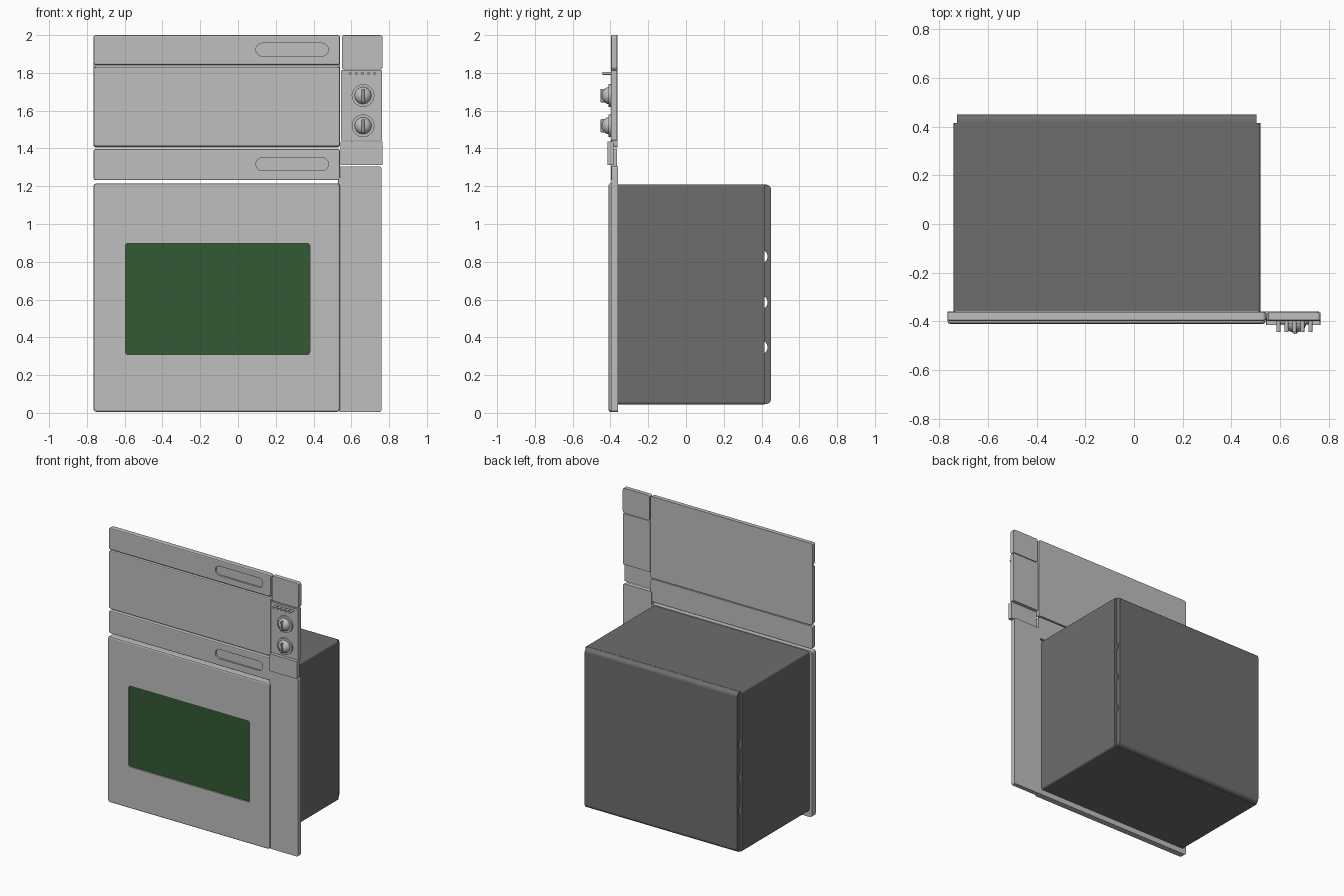
import bpy, bmesh
from math import pi, sin, cos, radians
from mathutils import Matrix, Vector

cube = bpy.data.objects.get("Cube")
if cube:
    bpy.data.objects.remove(cube, do_unlink=True)


def material(name, rgb):
    m = bpy.data.materials.new(name)
    m.use_nodes = True
    m.diffuse_color = (*rgb, 1)
    m.node_tree.nodes["Principled BSDF"].inputs["Base Color"].default_value = (*rgb, 1)
    return m


SILVER = material("silver grey", (0.52, 0.52, 0.52))
DARK = material("dark grey", (0.155, 0.155, 0.155))
GREEN = material("green glass", (0.034, 0.098, 0.033))


def finish(bm, name, mat):
    bmesh.ops.recalc_face_normals(bm, faces=bm.faces[:])
    mesh = bpy.data.meshes.new(name)
    bm.to_mesh(mesh)
    bm.free()
    mesh.materials.append(mat)
    ob = bpy.data.objects.new(name, mesh)
    bpy.context.collection.objects.link(ob)
    return ob


def plate(name, xs, zs, ys, mat=SILVER, r=0.012, edge=0.0, steps=5):
    """Rounded rectangle facing the front, with an optional rounded front edge."""
    bm = bmesh.new()
    corners = [(xs[1], zs[1], -1, -1), (xs[0], zs[1], 1, -1),
               (xs[0], zs[0], 1, 1), (xs[1], zs[0], -1, 1)]
    verts = []
    for q, (x, z, sx, sz) in enumerate(corners):
        for i in range(steps + 1):
            a = (q + i / steps) * pi / 2
            verts.append(bm.verts.new((x + sx * r + r * cos(a), ys[0],
                                       z + sz * r + r * sin(a))))
    front = bm.faces.new(verts)
    rim = list(front.edges)
    out = bmesh.ops.extrude_face_region(bm, geom=[front], use_keep_orig=True)
    moved = [g for g in out["geom"] if isinstance(g, bmesh.types.BMVert)]
    bmesh.ops.translate(bm, verts=moved, vec=(0, ys[1] - ys[0], 0))
    if edge:
        bmesh.ops.bevel(bm, geom=rim, offset=edge, segments=2, profile=0.5,
                        affect='EDGES', clamp_overlap=True)
    return finish(bm, name, mat)


def cylinder(name, centre, radius, depth, axis, mat, sides=24):
    bm = bmesh.new()
    turn = Vector((0, 0, 1)).rotation_difference(Vector(axis)).to_matrix().to_4x4()
    bmesh.ops.create_cone(bm, cap_ends=True, segments=sides, radius1=radius,
                          radius2=radius, depth=depth,
                          matrix=Matrix.Translation(centre) @ turn)
    return finish(bm, name, mat)


def select_only(ob):
    bpy.ops.object.select_all(action='DESELECT')
    ob.select_set(True)
    bpy.context.view_layer.objects.active = ob


def cut(ob, cutter):
    mod = ob.modifiers.new("cut", 'BOOLEAN')
    mod.operation = 'DIFFERENCE'
    mod.solver = 'EXACT'
    mod.object = cutter
    select_only(ob)
    bpy.ops.object.modifier_apply(modifier=mod.name)
    bpy.data.objects.remove(cutter, do_unlink=True)


def smooth(ob):
    select_only(ob)
    bpy.ops.object.shade_smooth_by_angle(angle=radians(35))


# Oven door with recessed window
WIDE = (-0.765, 0.54)
door = plate("oven_door", WIDE, (0.005, 1.215), (-0.41, -0.36), r=0.018, edge=0.01)
WIN_X, WIN_Z = (-0.595, 0.38), (0.308, 0.898)
cut(door, plate("window_cutter", WIN_X, WIN_Z, (-0.5, -0.395), r=0.014))
plate("door_window", WIN_X, WIN_Z, (-0.401, -0.393), GREEN, r=0.014)

# Upper fronts, two of them with a shallow finger slot
plate("upper_back_plate", WIDE, (1.405, 2.0), (-0.378, -0.362), r=0.015)
fronts = {"top_drawer_front": (1.842, 2.0), "grill_front": (1.41, 1.832),
          "lower_drawer_front": (1.232, 1.397)}
for name, zs in fronts.items():
    back = -0.365 if name == "lower_drawer_front" else -0.375
    ob = plate(name, WIDE, zs, (-0.398, back), r=0.013, edge=0.007)
    if "drawer" in name:
        mid = (zs[0] + zs[1]) / 2 + 0.002
        cut(ob, plate("slot_cutter", (0.095, 0.478), (mid - 0.034, mid + 0.034),
                      (-0.5, -0.385), r=0.0335, steps=8))

# Side column
plate("column_cap", (0.55, 0.765), (1.818, 2.0), (-0.396, -0.364), r=0.014, edge=0.003)
plate("control_panel", (0.545, 0.763), (1.442, 1.814), (-0.398, -0.366), r=0.004)
plate("column_bracket", (0.543, 0.765), (1.312, 1.438), (-0.415, -0.384), r=0.004)
plate("column_lower", (0.53, 0.76), (0.005, 1.305), (-0.394, -0.36), r=0.014, edge=0.003)

# Small push buttons
for i in range(5):
    cylinder(f"push_button_{i + 1}", (0.594 + 0.0325 * i, -0.418, 1.797),
             0.008, 0.05, (0, 1, 0), SILVER, 12)

# Control knobs: collar, dome and grip
for label, z in (("upper", 1.68), ("lower", 1.52)):
    smooth(cylinder(f"{label}_knob_collar", (0.662, -0.402, z), 0.06, 0.018,
                    (0, 1, 0), SILVER, 32))
    bm = bmesh.new()
    bmesh.ops.create_uvsphere(bm, u_segments=24, v_segments=12, radius=1,
                              matrix=Matrix.Translation((0.662, -0.408, z))
                              @ Matrix.Diagonal((0.045, 0.038, 0.045, 1)))
    smooth(finish(bm, f"{label}_knob_dome", SILVER))
    plate(f"{label}_knob_grip", (0.655, 0.669), (z - 0.036, z + 0.036),
          (-0.452, -0.408), r=0.006, edge=0.004)

# Oven housing and its stepped rear cover
plate("oven_housing", (-0.742, 0.52), (0.045, 1.21), (-0.362, 0.415), DARK, r=0.014)
bm = bmesh.new()
bmesh.ops.create_cube(bm, size=1, matrix=Matrix.Translation((-0.112, 0.4315, 0.6275))
                      @ Matrix.Diagonal((1.228, 0.037, 1.163, 1)))
rear = [e for e in bm.edges if all(v.co.y > 0.44 for v in e.verts)
        and abs(e.verts[0].co.x - e.verts[1].co.x) > 1]
bmesh.ops.bevel(bm, geom=rear, offset=0.028, segments=5, profile=0.5, affect='EDGES')
cover = finish(bm, "rear_cover", DARK)
# Vent holes through the cover sides
for z in (0.347, 0.585, 0.828):
    cut(cover, cylinder("vent_cutter", (-0.112, 0.395, z), 0.037, 2, (1, 0, 0), DARK))
